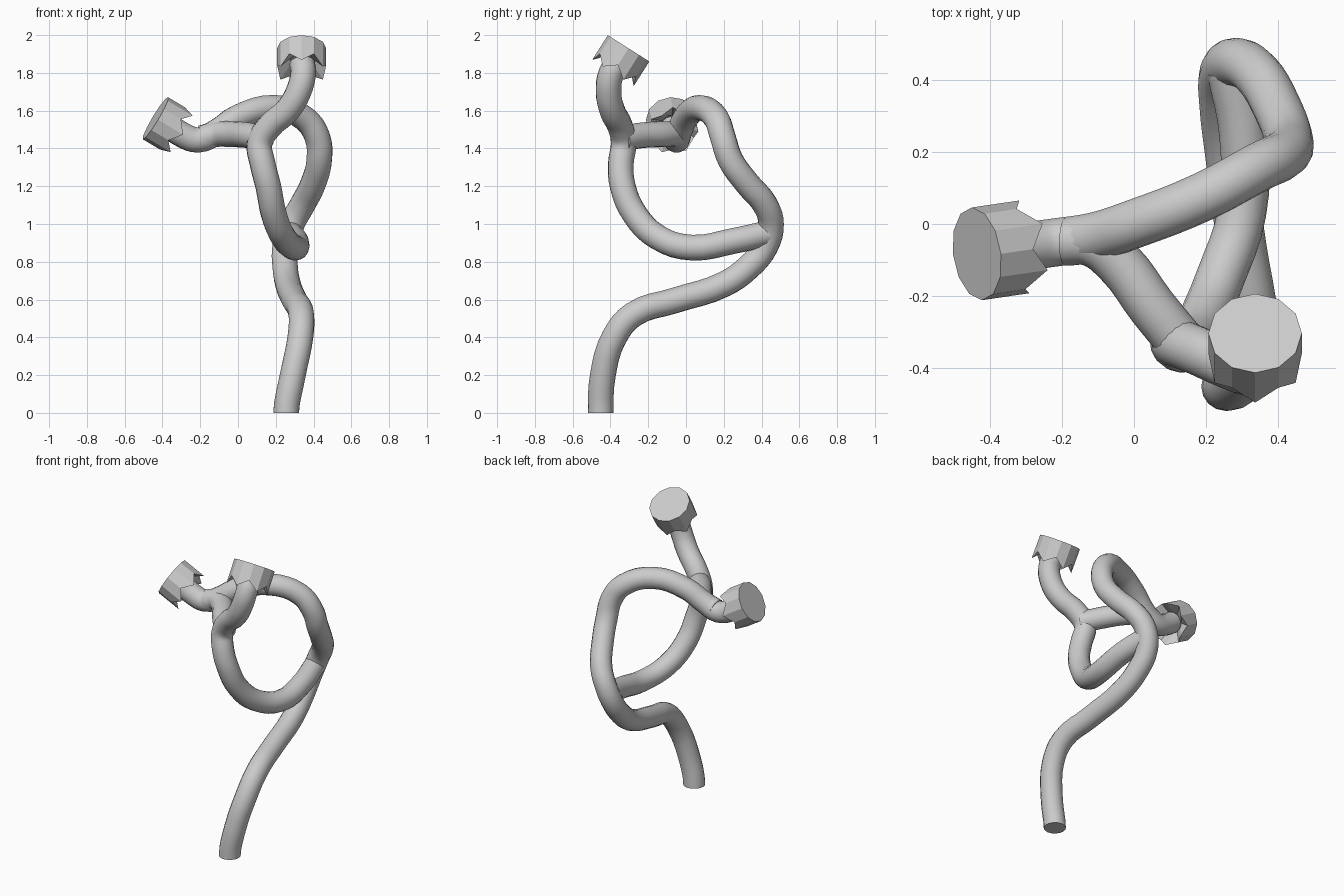
import bpy, bmesh, math
from mathutils import Vector

if "Cube" in bpy.data.objects:
    bpy.data.objects.remove(bpy.data.objects["Cube"])

R = 0.068  # pipe radius


def pipe(name, pts, upright=False):
    """Round pipe along a smooth path, turned into a mesh."""
    cu = bpy.data.curves.new(name, 'CURVE')
    cu.dimensions = '3D'
    cu.bevel_depth = R
    cu.bevel_resolution = 6
    cu.resolution_u = 4
    cu.use_fill_caps = True
    sp = cu.splines.new('BEZIER')
    sp.bezier_points.add(len(pts) - 1)
    for bp, p in zip(sp.bezier_points, pts):
        bp.co = p
        bp.handle_left_type = bp.handle_right_type = 'AUTO'
    if upright:  # level foot
        b = sp.bezier_points[0]
        b.handle_left_type = b.handle_right_type = 'FREE'
        b.handle_left = b.co - Vector((0, 0, .06))
        b.handle_right = b.co + Vector((0, 0, .06))
    ob = bpy.data.objects.new(name, cu)
    bpy.context.collection.objects.link(ob)
    bpy.ops.object.select_all(action='DESELECT')
    ob.select_set(True)
    bpy.context.view_layer.objects.active = ob
    bpy.ops.object.convert(target='MESH')
    bpy.ops.object.shade_smooth_by_angle(angle=math.radians(50))
    return bpy.context.object


def cup(name, centre, normal, n=12, r=0.13):
    """Faceted cap with a toothed open rim and a hollow underside."""
    z = Vector(normal).normalized()
    front = Vector((0, -1, 0))
    u = (front - z * front.dot(z)).normalized()
    v = z.cross(u)
    c = Vector(centre)
    bm = bmesh.new()

    def ring(rad, depths):
        return [bm.verts.new(c + (u * math.cos(2 * math.pi * i / n) + v * math.sin(2 * math.pi * i / n)) * rad
                             - z * depths[i % 2]) for i in range(n)]

    rings = [ring(r, (0, 0)), ring(r, (.155, .105)), ring(.06, (.07, .07))]
    for a, b in zip(rings, rings[1:]):
        for i in range(n):
            j = (i + 1) % n
            bm.faces.new((a[i], b[i], b[j], a[j]))
    bm.faces.new(rings[0])
    bm.faces.new(rings[-1][::-1])
    bmesh.ops.recalc_face_normals(bm, faces=bm.faces)
    me = bpy.data.meshes.new(name)
    bm.to_mesh(me)
    bm.free()
    ob = bpy.data.objects.new(name, me)
    bpy.context.collection.objects.link(ob)
    return ob


# Main stem: foot, S-bend, loop over the top to the left cup
pipe("main_stem", [
    (.255, -.452, 0), (.29, -.44, .2), (.33, -.38, .4), (.335, -.28, .52),
    (.30, -.06, .595), (.265, .2, .68), (.25, .33, .77), (.25, .42, .88),
    (.285, .45, 1.0), (.34, .42, 1.1), (.40, .32, 1.22), (.43, .235, 1.34),
    (.42, .195, 1.46), (.35, .16, 1.56), (.19, .075, 1.615), (.0, .0, 1.565),
    (-.11, -.035, 1.49), (-.21, -.05, 1.445), (-.30, -.062, 1.475), (-.36, -.07, 1.515)], True)

# Side branch: leaves the stem low at the back and climbs to the upper cup
pipe("side_branch", [
    (.27, .43, .95), (.305, .25, .91), (.30, .03, .875), (.24, -.15, .93),
    (.19, -.27, 1.05), (.16, -.335, 1.2), (.13, -.345, 1.32), (.115, -.33, 1.43),
    (.17, -.35, 1.52), (.26, -.39, 1.6), (.32, -.41, 1.7), (.345, -.395, 1.8), (.34, -.36, 1.85)])

# Short link joining the branch to the stem
pipe("link_branch", [
    (.14, -.34, 1.45), (.05, -.23, 1.47), (-.04, -.11, 1.475), (-.12, -.05, 1.475), (-.19, -.048, 1.455)])

# End cups
cup("left_cup", (-.437, -.083, 1.56), (-.85, -.125, .51))
cup("upper_cup", (.337, -.304, 1.93), (0, .536, .845))
